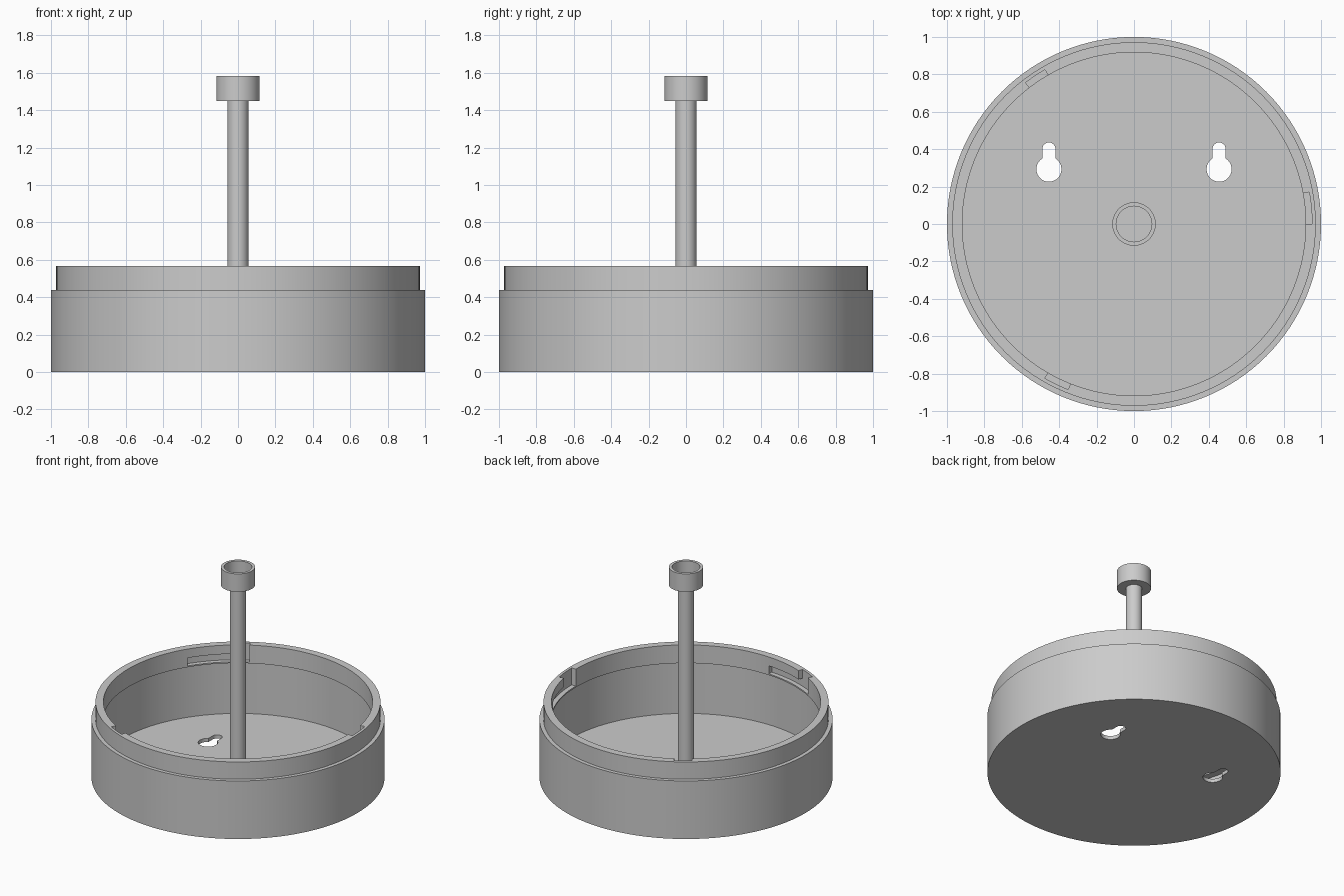
import bpy, bmesh
from math import cos, sin, radians, asin, degrees

cube = bpy.data.objects.get("Cube")
if cube:
    bpy.data.objects.remove(cube, do_unlink=True)

grey = bpy.data.materials.new("matte grey")
grey.use_nodes = True
COLOUR = (0.6, 0.6, 0.6, 1)
grey.diffuse_color = COLOUR
grey.node_tree.nodes["Principled BSDF"].inputs["Base Color"].default_value = COLOUR


def arc(cx, cy, r, start, end, steps):
    """Points along an arc, angles in degrees."""
    angles = [radians(start + (end - start) * i / steps) for i in range(steps + 1)]
    return [(cx + r * cos(a), cy + r * sin(a)) for a in angles]


def stack(name, rings):
    """Solid made by joining matching rings of points and capping both ends."""
    bm = bmesh.new()
    loops = [[bm.verts.new(p) for p in ring] for ring in rings]
    for low, high in zip(loops, loops[1:]):
        for i in range(len(low)):
            j = (i + 1) % len(low)
            bm.faces.new((low[i], low[j], high[j], high[i]))
    bm.faces.new(loops[0][::-1])
    bm.faces.new(loops[-1])
    bmesh.ops.recalc_face_normals(bm, faces=bm.faces)
    mesh = bpy.data.meshes.new(name)
    bm.to_mesh(mesh)
    bm.free()
    mesh.materials.append(grey)
    obj = bpy.data.objects.new(name, mesh)
    bpy.context.collection.objects.link(obj)
    return obj


def lathe(name, profile, sides):
    return stack(name, [[(x, y, z) for x, y in arc(0, 0, r, 0, 360, sides)[:-1]]
                        for r, z in profile])


def prism(name, outline, z0, z1):
    return stack(name, [[(x, y, z) for x, y in outline] for z in (z0, z1)])


def activate(obj):
    bpy.ops.object.select_all(action='DESELECT')
    obj.select_set(True)
    bpy.context.view_layer.objects.active = obj


def cut(target, cutter):
    cutter.hide_render = True
    mod = target.modifiers.new("cut", 'BOOLEAN')
    mod.operation = 'DIFFERENCE'
    mod.solver = 'EXACT'
    mod.object = cutter
    activate(target)
    bpy.ops.object.modifier_apply(modifier=mod.name)
    bpy.data.objects.remove(cutter, do_unlink=True)


# Thin-walled round housing with a thicker lip set inside its top edge
FLOOR, LIP, STEP, RIM = 0.027, 0.43, 0.437, 0.567
housing = lathe("housing", [(1, 0), (1, STEP), (0.972, STEP), (0.972, RIM),
                            (0.918, RIM), (0.918, LIP), (0.97, LIP), (0.97, FLOOR)], 128)

# Keyhole hanging slots through the floor
R, W = 0.067, 0.035
neck = degrees(asin(W / R))
for side in (-1, 1):
    x = side * 0.455
    outline = (arc(x, 0.293, R, 90 + neck, 450 - neck, 28)
               + arc(x, 0.401, W, 0, 180, 12))
    cut(housing, prism("keyhole_cutter", outline, -0.1, 0.2))

# Three twist-lock slots: an entry open at the top and a groove beside it
for turn, entry in ((0, 10.3), (120, 7.5), (240, 8.3)):
    for start, end, top in ((0, entry, 0.7), (5, 27, 0.5)):
        outline = (arc(0, 0, 0.952, turn + start, turn + end, 12)
                   + arc(0, 0, 0.86, turn + end, turn + start, 12))
        cut(housing, prism("lock_cutter", outline, STEP + 0.003, top))

# Central post and the cup on top of it
post = lathe("post", [(0.056, 0.015), (0.056, 1.455)], 48)
cup = lathe("cup", [(0.116, 1.448), (0.116, 1.583), (0.095, 1.583), (0.095, 1.475)], 64)

for part in (housing, post, cup):
    activate(part)
    bpy.ops.object.shade_smooth_by_angle(angle=radians(30))
